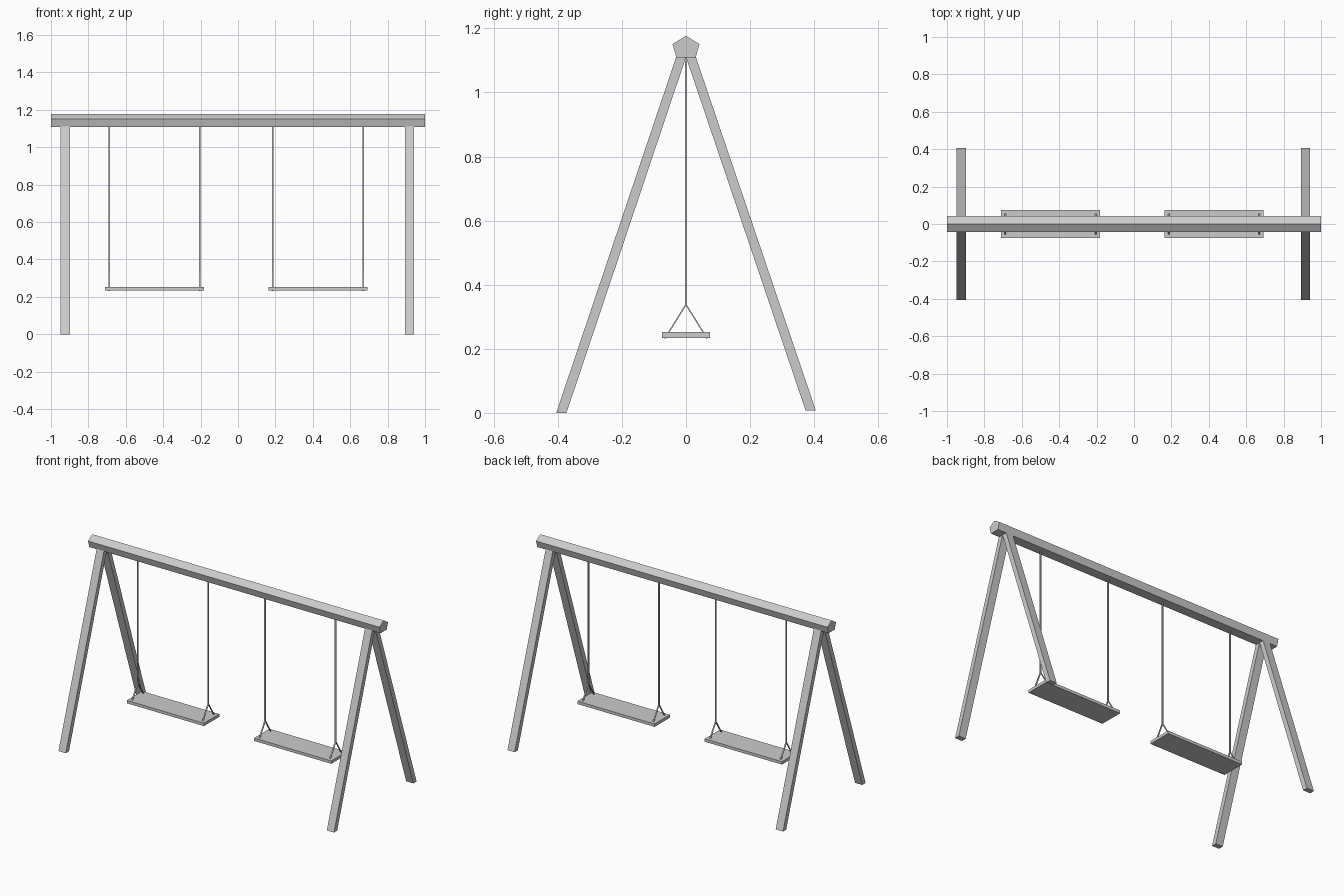
import bpy, bmesh
from mathutils import Vector

if "Cube" in bpy.data.objects:
    bpy.data.objects.remove(bpy.data.objects["Cube"])


def finish(name, bm):
    bmesh.ops.recalc_face_normals(bm, faces=bm.faces)
    me = bpy.data.meshes.new(name)
    bm.to_mesh(me)
    bm.free()
    ob = bpy.data.objects.new(name, me)
    bpy.context.collection.objects.link(ob)
    return ob


def extrude_x(name, profile, x0, x1):
    """Closed (y, z) profile extruded from x0 to x1."""
    bm = bmesh.new()
    face = bm.faces.new([bm.verts.new((x0, y, z)) for y, z in profile])
    ext = bmesh.ops.extrude_face_region(bm, geom=[face])
    verts = [v for v in ext["geom"] if isinstance(v, bmesh.types.BMVert)]
    bmesh.ops.translate(bm, verts=verts, vec=(x1 - x0, 0, 0))
    return finish(name, bm)


def strand(name, x, a, b, wx, t):
    """Thin four-sided rope between (y, z) points a and b."""
    a, b = Vector(a), Vector(b)
    d = (b - a).normalized()
    n = Vector((-d.y, d.x)) * t / 2
    return extrude_x(name, [a + n, b + n, b - n, a - n], x - wx / 2, x + wx / 2)


# Five-sided top beam
extrude_x("top_beam", [(-0.03, 1.109), (0.03, 1.109), (0.042, 1.151),
                       (0, 1.177), (-0.042, 1.151)], -1, 1)

# Splayed A-frame legs
for side, x0, x1 in (("left", -0.949, -0.899), ("right", 0.893, 0.942)):
    for end, s, foot in (("front", -1, 0.0), ("back", 1, 0.008)):
        extrude_x(f"{side}_{end}_leg",
                  [(s * 0.405, foot), (s * 0.373, foot),
                   (s * -0.001, 1.113), (s * 0.03, 1.113)], x0, x1)

# Swings: plank seat, two ropes, each splitting into a V through the seat
for side, cx in (("left", -0.446), ("right", 0.428)):
    extrude_x(f"{side}_seat", [(-0.075, 0.234), (0.075, 0.234),
                               (0.075, 0.252), (-0.075, 0.252)],
              cx - 0.265, cx + 0.265)
    for i, x in enumerate((cx - 0.242, cx + 0.242)):
        strand(f"{side}_rope_{i}", x, (0, 0.336), (0, 1.112), 0.008, 0.006)
        for end, s in (("front", -1), ("back", 1)):
            strand(f"{side}_{end}_rope_fork_{i}", x, (0, 0.338),
                   (s * 0.066, 0.232), 0.008, 0.004)
